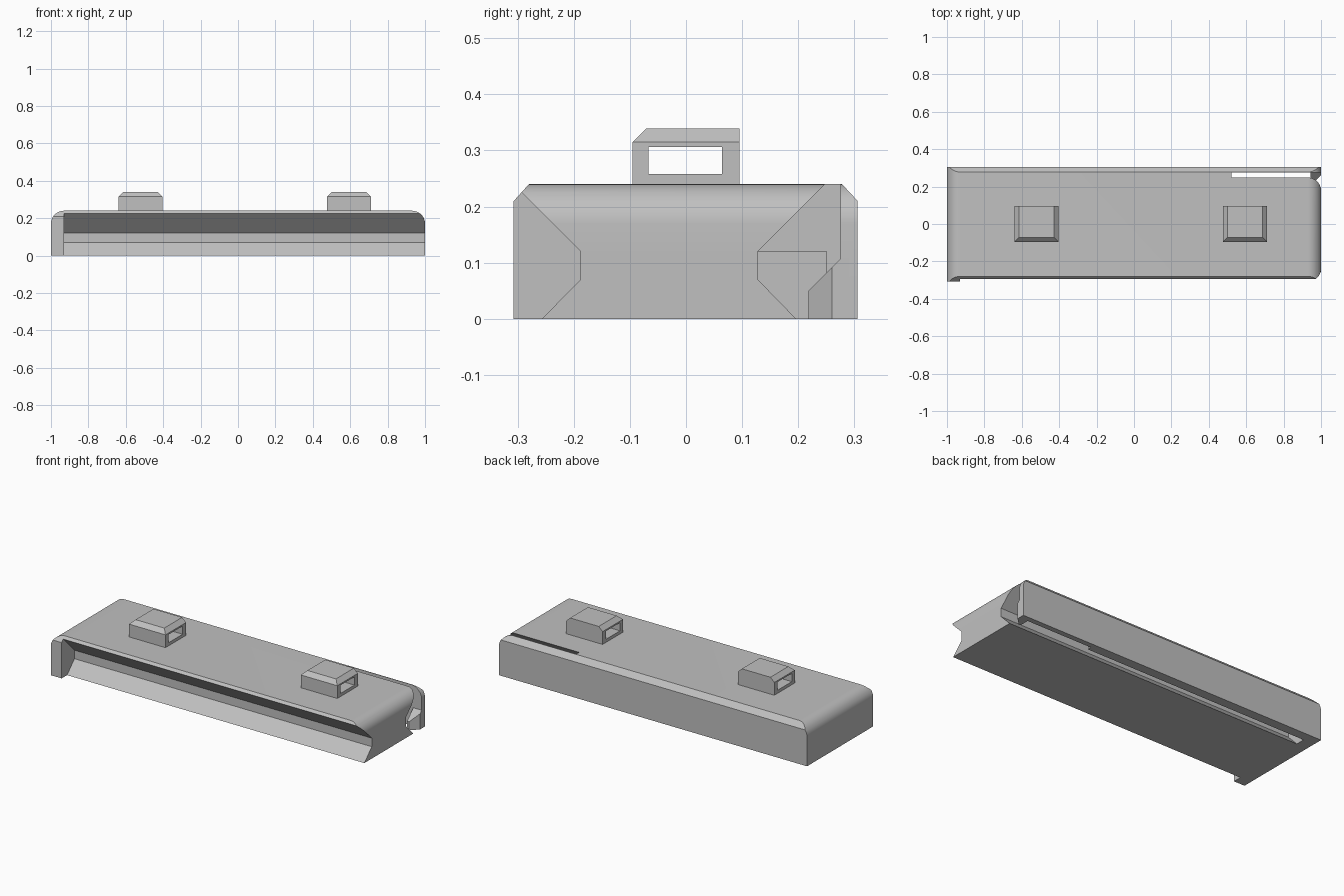
import bpy
import bmesh
import math

old = bpy.data.objects.get("Cube")
if old:
    bpy.data.objects.remove(old, do_unlink=True)

grey = bpy.data.materials.new("light grey")
grey.use_nodes = True
colour = (0.53, 0.53, 0.53, 1)
grey.diffuse_color = colour
grey.node_tree.nodes["Principled BSDF"].inputs["Base Color"].default_value = colour


def finish(bm, name):
    bmesh.ops.recalc_face_normals(bm, faces=bm.faces)
    mesh = bpy.data.meshes.new(name)
    bm.to_mesh(mesh)
    bm.free()
    mesh.materials.append(grey)
    obj = bpy.data.objects.new(name, mesh)
    bpy.context.collection.objects.link(obj)
    return obj


def prism(name, outline, axis, start, end):
    """Extrude a flat outline along the x, y or z axis."""
    def place(a, b, t):
        return {"x": (t, a, b), "y": (a, t, b), "z": (a, b, t)}[axis]
    bm = bmesh.new()
    face = bm.faces.new([bm.verts.new(place(a, b, start)) for a, b in outline])
    new = bmesh.ops.extrude_face_region(bm, geom=[face])["geom"]
    moved = [v for v in new if isinstance(v, bmesh.types.BMVert)]
    bmesh.ops.translate(bm, verts=moved, vec=place(0, 0, end - start))
    return finish(bm, name)


def combine(obj, tool, operation):
    mod = obj.modifiers.new(operation.lower(), "BOOLEAN")
    mod.operation = operation
    mod.solver = "EXACT"
    mod.object = tool
    bpy.context.view_layer.objects.active = obj
    bpy.ops.object.modifier_apply(modifier=mod.name)
    bpy.data.objects.remove(tool, do_unlink=True)


# Body: chamfered section along the length
body = prism("body", [(-0.307, 0), (-0.307, 0.21), (-0.28, 0.24),
                      (0.278, 0.24), (0.306, 0.21), (0.306, 0)], "x", -1, 1)

# Rounded upper ends
radius, top, steps = 0.07, 0.24, 12
arc = [(1 - radius + radius * math.cos(a), top - radius + radius * math.sin(a))
       for a in (math.pi / 2 * i / steps for i in range(steps + 1))]
rounded = [(1, -0.1)] + arc + [(-x, z) for x, z in reversed(arc)] + [(-1, -0.1)]
combine(body, prism("end_rounding", rounded, "y", -1, 1), "INTERSECT")

# Front groove, stopping at the end plate
combine(body, prism("front_groove", [(-0.355, -0.1), (-0.188, 0.07), (-0.188, 0.12),
                                     (-0.388, 0.32), (-0.5, 0.32), (-0.5, -0.1)],
                    "x", -0.93, 1.1), "DIFFERENCE")

# Covered rear channel, then the open slot beside the spring arm
combine(body, prism("rear_channel", [(0.206, -0.01), (0.128, 0.07), (0.128, 0.12),
                                     (0.25, 0.12), (0.25, -0.01)],
                    "x", -0.93, 0.53), "DIFFERENCE")
combine(body, prism("rear_slot", [(0.206, -0.01), (0.128, 0.07), (0.128, 0.12),
                                  (0.258, 0.25), (0.275, 0.25), (0.275, -0.01)],
                    "x", 0.52, 1.1), "DIFFERENCE")

# Hook on the free end of the spring arm, with a slanted lead-in
hook = prism("latch_hook", [(0.218, 0), (0.218, 0.05), (0.275, 0.107),
                            (0.29, 0.107), (0.29, 0)], "x", 0.945, 1)
combine(hook, prism("lead_in", [(0.948, 0.208), (1.01, 0.27), (1.01, 0.208)],
                    "z", -0.1, 0.2), "DIFFERENCE")
combine(body, hook, "UNION")


# Strap loops: chamfered on three upper edges, open from side to side
def strap_loop(name, centre):
    half, chamfer = 0.118, 0.025
    bm = bmesh.new()
    for side in (-1, 1):
        for y, z, inset in ((-0.095, 0.238, 0), (0.095, 0.238, 0),
                            (-0.095, 0.315, 0), (0.095, 0.315, 0),
                            (-0.071, 0.339, chamfer), (0.095, 0.339, chamfer)):
            bm.verts.new((centre + side * (half - inset), y, z))
    bmesh.ops.convex_hull(bm, input=bm.verts)
    bmesh.ops.dissolve_limit(bm, angle_limit=0.01, verts=bm.verts, edges=bm.edges)
    loop = finish(bm, name)
    opening = [(-0.067, 0.258), (0.064, 0.258), (0.064, 0.306), (-0.067, 0.306)]
    combine(loop, prism("opening", opening, "x", centre - 0.2, centre + 0.2), "DIFFERENCE")


strap_loop("right_strap_loop", -0.522)
strap_loop("left_strap_loop", 0.593)

# Smooth only the rounded ends
bpy.ops.object.select_all(action="DESELECT")
body.select_set(True)
bpy.context.view_layer.objects.active = body
bpy.ops.object.shade_smooth_by_angle(angle=math.radians(20))
